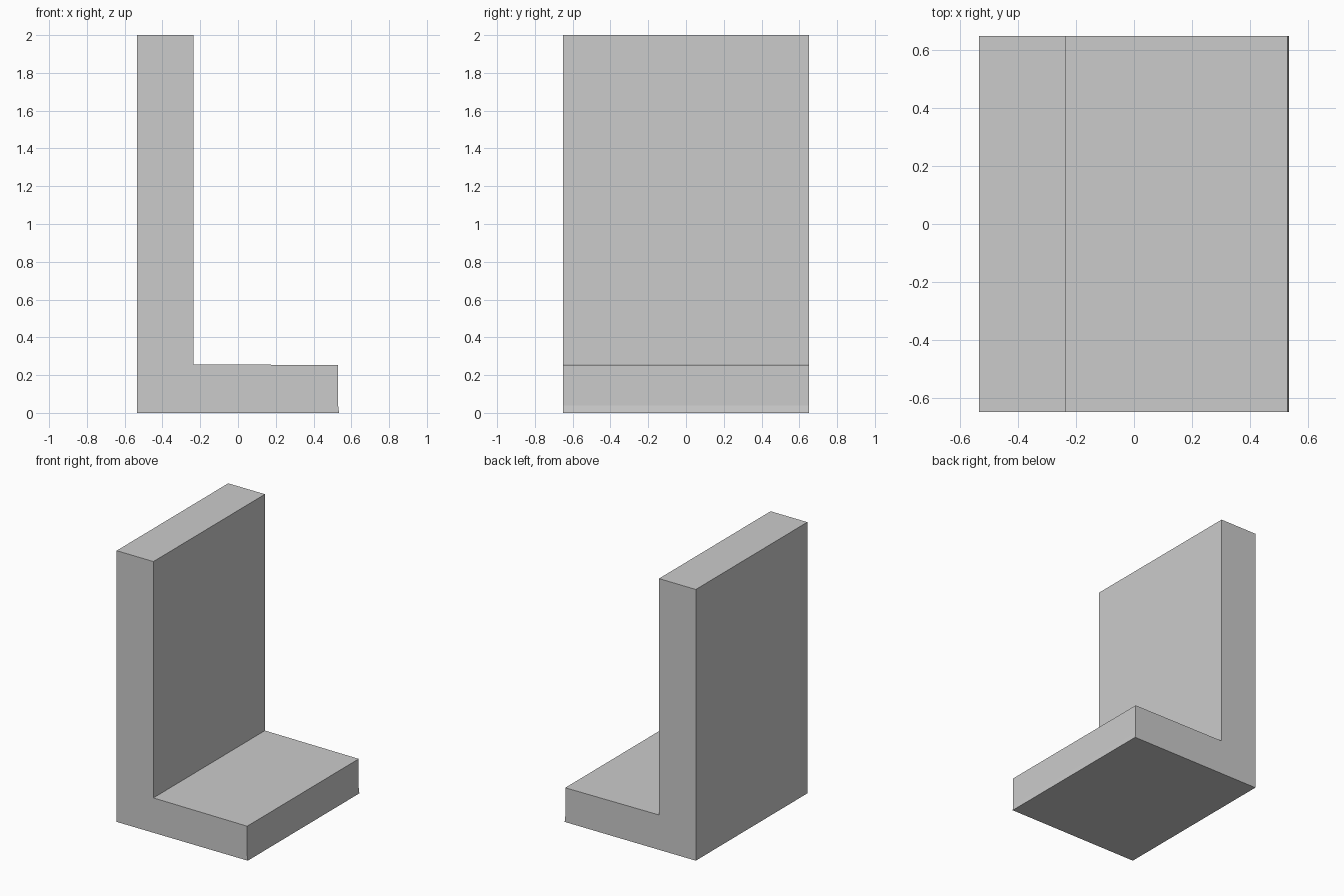
import bpy
import bmesh

if "Cube" in bpy.data.objects:
    bpy.data.objects.remove(bpy.data.objects["Cube"])

HALF_DEPTH = 0.65

# L-shaped side profile (x, z): tall upright on the left, short foot to the right
profile = [(-0.535, 0), (0.535, 0), (0.53, 0.04), (0.53, 0.253),
           (-0.235, 0.257), (-0.235, 2), (-0.535, 2)]

# Bracket: profile extruded front to back
bm = bmesh.new()
face = bm.faces.new([bm.verts.new((x, -HALF_DEPTH, z)) for x, z in profile])
ext = bmesh.ops.extrude_face_region(bm, geom=[face], use_keep_orig=True)
moved = [g for g in ext["geom"] if isinstance(g, bmesh.types.BMVert)]
bmesh.ops.translate(bm, verts=moved, vec=(0, 2 * HALF_DEPTH, 0))
bmesh.ops.recalc_face_normals(bm, faces=bm.faces)

mesh = bpy.data.meshes.new("l_bracket")
bm.to_mesh(mesh)
bm.free()
bracket = bpy.data.objects.new("l_bracket", mesh)
bpy.context.collection.objects.link(bracket)
